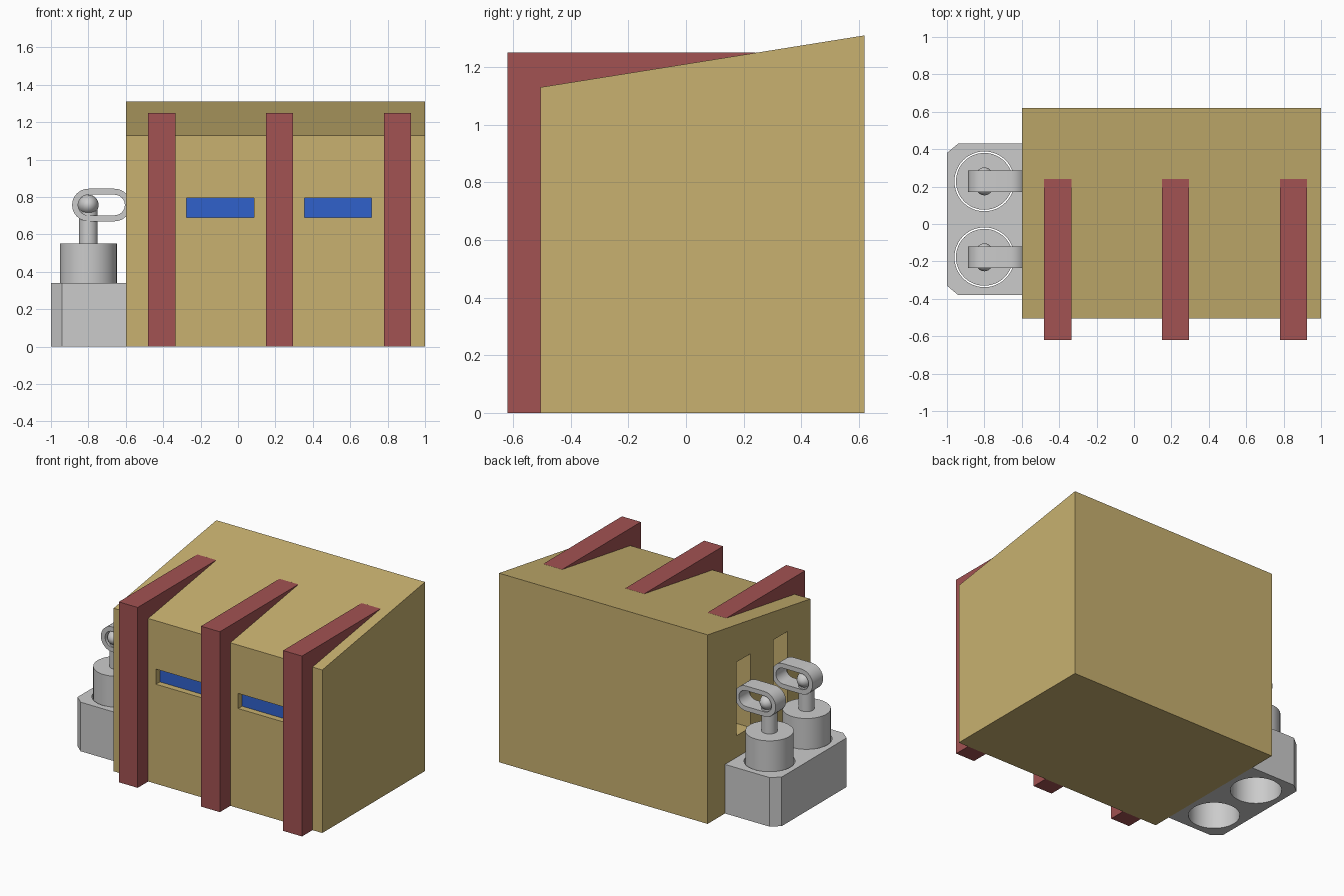
import bpy, bmesh, math
from mathutils import Vector

cube = bpy.data.objects.get("Cube")
if cube:
    bpy.data.objects.remove(cube, do_unlink=True)


def material(name, rgb):
    m = bpy.data.materials.new(name)
    m.use_nodes = True
    m.diffuse_color = (*rgb, 1)
    m.node_tree.nodes["Principled BSDF"].inputs["Base Color"].default_value = (*rgb, 1)
    return m


TAN = material("tan wall", (0.58, 0.44, 0.16))
RED = material("brick red", (0.36, 0.085, 0.085))
GREY = material("light grey metal", (0.60, 0.60, 0.60))
BLUE = material("blue glass", (0.03, 0.12, 0.60))


def prism(name, points, axis, lo, hi, mat):
    """Extrude a closed 2D profile along an axis from lo to hi."""
    def place(p, t):
        return {"x": (t, *p), "y": (p[0], t, p[1]), "z": (*p, t)}[axis]
    bm = bmesh.new()
    face = bm.faces.new([bm.verts.new(place(p, lo)) for p in points])
    new = bmesh.ops.extrude_face_region(bm, geom=[face])["geom"]
    shift = Vector(place((0, 0), hi - lo))
    bmesh.ops.translate(bm, vec=shift, verts=[v for v in new if isinstance(v, bmesh.types.BMVert)])
    bmesh.ops.recalc_face_normals(bm, faces=bm.faces)
    mesh = bpy.data.meshes.new(name)
    bm.to_mesh(mesh)
    bm.free()
    mesh.materials.append(mat)
    ob = bpy.data.objects.new(name, mesh)
    bpy.context.collection.objects.link(ob)
    return ob


def box(name, x, y, z, mat):
    return prism(name, [(x[0], y[0]), (x[1], y[0]), (x[1], y[1]), (x[0], y[1])], "z", *z, mat)


def circle(cx, cy, r, n=48):
    return [(cx + r * math.cos(math.tau * i / n), cy + r * math.sin(math.tau * i / n)) for i in range(n)]


def stadium(x0, x1, z, r, n=16):
    """Slot outline with round ends centred at x0 and x1."""
    arc = [math.pi * i / n - math.pi / 2 for i in range(n + 1)]
    return ([(x1 + r * math.cos(a), z + r * math.sin(a)) for a in arc]
            + [(x0 - r * math.cos(a), z - r * math.sin(a)) for a in arc])


def select(ob):
    bpy.ops.object.select_all(action="DESELECT")
    ob.select_set(True)
    bpy.context.view_layer.objects.active = ob


def cut(ob, cutter):
    cutter.hide_render = True
    mod = ob.modifiers.new("cut", "BOOLEAN")
    mod.operation, mod.solver, mod.object = "DIFFERENCE", "EXACT", cutter
    select(ob)
    bpy.ops.object.modifier_apply(modifier=mod.name)
    bpy.data.objects.remove(cutter, do_unlink=True)


def smooth(ob):
    select(ob)
    bpy.ops.object.shade_smooth_by_angle(angle=math.radians(35))


# Building with a sloping roof
FRONT, BACK = -0.505, 0.62
building = prism("building", [(FRONT, 0), (BACK, 0), (BACK, 1.31), (FRONT, 1.13)], "x", -0.6, 1.0, TAN)

# Recessed windows
for i, (x0, x1) in enumerate([(-0.275, 0.085), (0.355, 0.715)]):
    cut(building, box("window_cutter", (x0, x1), (FRONT - 0.1, FRONT + 0.05), (0.69, 0.795), TAN))
    box(f"window_{i + 1}", (x0, x1), (FRONT + 0.043, FRONT + 0.05), (0.69, 0.795), BLUE)

# Buttress ribs running up the front and back over the roof
rib = [(-0.62, 0), (FRONT, 0), (FRONT, 1.11), (0.3, 1.22), (0.24, 1.25), (-0.62, 1.25)]
for i, x in enumerate([-0.4075, 0.2225, 0.8525]):
    prism(f"rib_{i + 1}", rib, "x", x - 0.0725, x + 0.0725, RED)

# Pump block with chamfered outer corners
block = prism("pump_block", [(-0.6, -0.38), (-0.6, 0.43), (-0.94, 0.43), (-1, 0.38),
                             (-1, -0.33), (-0.94, -0.38)], "z", 0, 0.34, GREY)

# Two pumps: piston, rod, pin and slotted link entering the wall
PX, PZ = -0.8, 0.757
for side, y in (("front", -0.178), ("back", 0.228)):
    cut(block, prism("bore_cutter", circle(PX, y, 0.16), "z", -0.1, 0.5, GREY))
    smooth(prism(f"{side}_piston", circle(PX, y, 0.152), "z", 0.25, 0.55, GREY))
    smooth(prism(f"{side}_rod", circle(PX, y, 0.05, 32), "z", 0.54, PZ, GREY))

    bpy.ops.mesh.primitive_uv_sphere_add(segments=32, ring_count=16, location=(PX, y, PZ))
    pin = bpy.context.object
    pin.name = f"{side}_pin"
    pin.scale = (0.055, 0.075, 0.055)
    pin.data.materials.append(GREY)
    smooth(pin)

    link = prism(f"{side}_link", stadium(PX, -0.66, PZ, 0.087), "y", y - 0.057, y + 0.057, GREY)
    cut(link, prism("slot_cutter", stadium(PX, -0.66, PZ, 0.055), "y", y - 0.2, y + 0.2, GREY))
    smooth(link)

    cut(building, box("wall_slot_cutter", (-0.7, -0.4), (y - 0.075, y + 0.075), (0.49, 1.0), TAN))
smooth(block)
